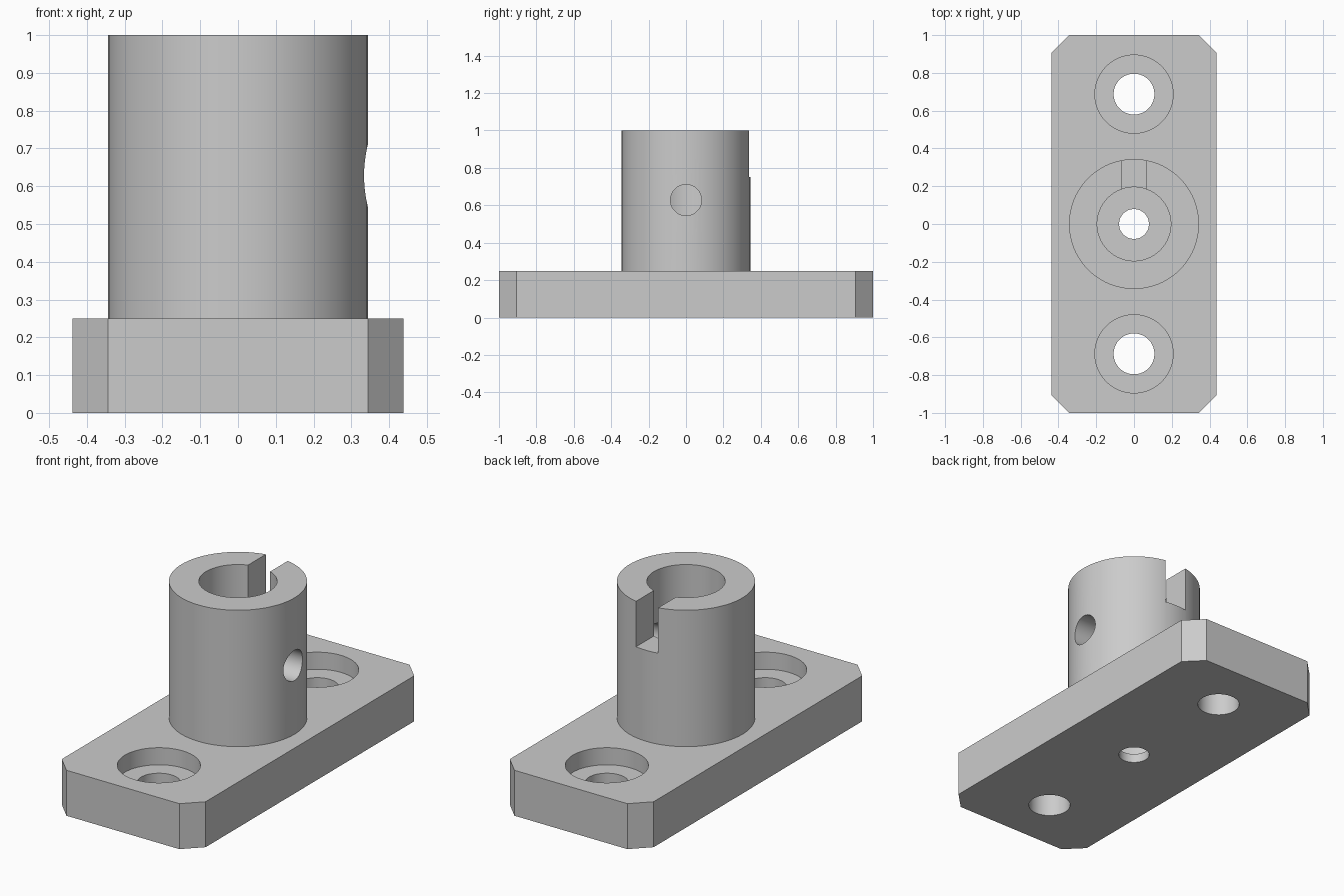
import bpy
import bmesh
import math
from mathutils import Matrix, Vector

cube = bpy.data.objects.get("Cube")
if cube:
    bpy.data.objects.remove(cube, do_unlink=True)

grey = bpy.data.materials.new("satin_grey")
grey.use_nodes = True
grey.diffuse_color = (0.6, 0.6, 0.6, 1)
grey.node_tree.nodes["Principled BSDF"].inputs["Base Color"].default_value = (0.6, 0.6, 0.6, 1)

HALF_X, HALF_Y, CHAMFER = 0.4375, 1.0, 0.094
PLATE_TOP, TOP = 0.25, 1.0


def add_object(name, bm):
    bmesh.ops.recalc_face_normals(bm, faces=bm.faces)
    mesh = bpy.data.meshes.new(name)
    bm.to_mesh(mesh)
    bm.free()
    mesh.materials.append(grey)
    obj = bpy.data.objects.new(name, mesh)
    bpy.context.collection.objects.link(obj)
    return obj


def cylinder(name, radius, start, end, segments=96):
    """Cylinder running between two points."""
    start, end = Vector(start), Vector(end)
    axis = end - start
    turn = axis.to_track_quat('Z', 'Y').to_matrix().to_4x4()
    bm = bmesh.new()
    bmesh.ops.create_cone(bm, cap_ends=True, segments=segments, radius1=radius, radius2=radius,
                          depth=axis.length, matrix=Matrix.Translation((start + end) / 2) @ turn)
    return add_object(name, bm)


def box(name, low, high):
    low, high = Vector(low), Vector(high)
    bm = bmesh.new()
    bmesh.ops.create_cube(bm, size=1, matrix=Matrix.Translation((low + high) / 2)
                          @ Matrix.Diagonal((*(high - low), 1)))
    return add_object(name, bm)


def combine(target, other, operation):
    """Apply a boolean and discard the helper."""
    other.hide_render = True
    mod = target.modifiers.new(operation.lower(), 'BOOLEAN')
    mod.operation = operation
    mod.solver = 'EXACT'
    mod.object = other
    bpy.ops.object.select_all(action='DESELECT')
    target.select_set(True)
    bpy.context.view_layer.objects.active = target
    bpy.ops.object.modifier_apply(modifier=mod.name)
    bpy.data.objects.remove(other, do_unlink=True)


# Base plate with chamfered vertical corners
body = box("flanged_socket", (-HALF_X, -HALF_Y, 0), (HALF_X, HALF_Y, PLATE_TOP))
bm = bmesh.new()
bm.from_mesh(body.data)
corners = [e for e in bm.edges if abs(e.verts[0].co.z - e.verts[1].co.z) > 0.1]
bmesh.ops.bevel(bm, geom=corners, offset=CHAMFER, segments=1, affect='EDGES')
bm.to_mesh(body.data)
bm.free()

# Upright sleeve
combine(body, cylinder("sleeve", 0.344, (0, 0, 0.12), (0, 0, TOP)), 'UNION')

# Blind bore with a smaller drain hole in its floor
combine(body, cylinder("bore", 0.195, (0, 0, 0.05), (0, 0, 1.2)), 'DIFFERENCE')
combine(body, cylinder("drain_hole", 0.079, (0, 0, -0.2), (0, 0, 0.15), 64), 'DIFFERENCE')

# Counterbored bolt holes
for y in (-0.6875, 0.6875):
    combine(body, cylinder("bolt_hole", 0.108, (0, y, -0.2), (0, y, 0.2), 64), 'DIFFERENCE')
    combine(body, cylinder("counterbore", 0.207, (0, y, 0.156), (0, y, 0.4)), 'DIFFERENCE')

# Key slot at the back of the rim, and set screw hole on the left side
combine(body, box("key_slot", (-0.067, 0.1, 0.75), (0.067, 0.5, 1.2)), 'DIFFERENCE')
combine(body, cylinder("screw_hole", 0.083, (0.1, 0, 0.628), (0.6, 0, 0.628), 64), 'DIFFERENCE')

bpy.ops.object.select_all(action='DESELECT')
body.select_set(True)
bpy.context.view_layer.objects.active = body
bpy.ops.object.shade_smooth_by_angle(angle=math.radians(30))
